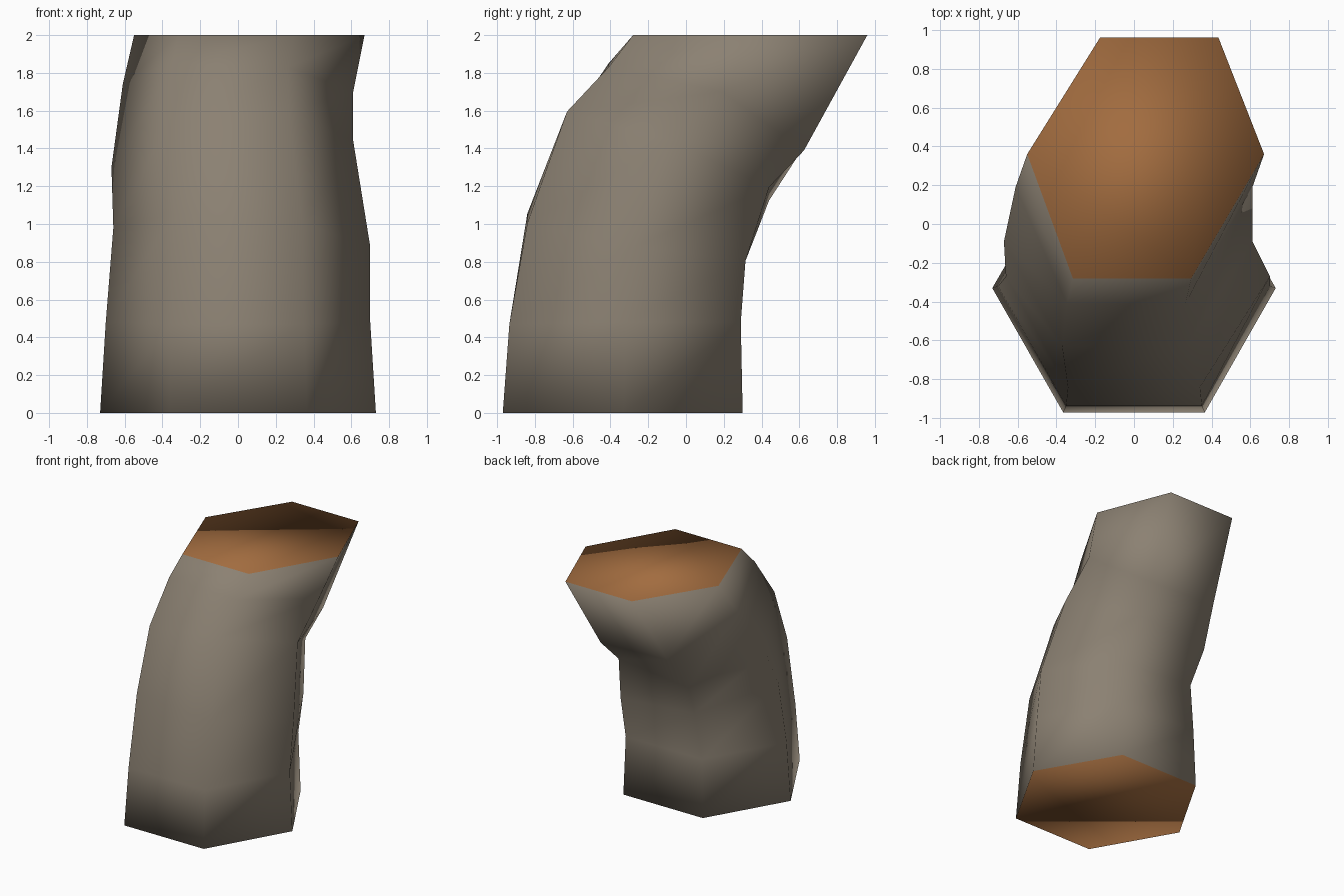
import bpy
import bmesh

cube = bpy.data.objects.get("Cube")
if cube:
    bpy.data.objects.remove(cube, do_unlink=True)


def make_material(name, colour):
    material = bpy.data.materials.new(name)
    material.use_nodes = True
    material.diffuse_color = (*colour, 1)
    shader = material.node_tree.nodes["Principled BSDF"]
    shader.inputs["Base Color"].default_value = (*colour, 1)
    shader.inputs["Roughness"].default_value = 0.9
    return material


bark = make_material("grey brown bark", (0.26, 0.22, 0.17))
cut_wood = make_material("orange cut wood", (0.36, 0.15, 0.05))

# Side profiles of the bent trunk as (y, z), from the ground to the upper cut
front_profile = [(-.97, 0), (-.935, .47), (-.84, 1.03), (-.63, 1.56), (-.41, 1.84), (-.28, 2)]
side_profile = [(-.33, 0), (-.32, .48), (-.27, .93), (-.09, 1.37), (.19, 1.72), (.36, 2)]
back_profile = [(.3, 0), (.29, .48), (.315, .83), (.44, 1.16), (.625, 1.4), (.96, 2)]

# Sideways shape of each ring: centre, half width, skew toward the back, roll
centre = [0, 0, .02, -.03, 0, .06]
half_width = [.73, .7, .68, .64, .61, .61]
skew = [0, 0, .02, .02, .04, .07]
roll = [0, 0, -.05, .07, -.02, 0]


def ring_points(i):
    """Six corners of one ring, counterclockwise seen from above."""
    corners = [
        (front_profile, -.5, -1), (front_profile, .5, -1), (side_profile, 1, 0),
        (back_profile, .5, 1), (back_profile, -.5, 1), (side_profile, -1, 0),
    ]
    for profile, across, depth in corners:
        y, z = profile[i]
        x = centre[i] + across * half_width[i] + depth * skew[i]
        yield x, y, z + across * roll[i]


# Trunk: hexagonal rings joined by bark faces
bm = bmesh.new()
rings = [[bm.verts.new(p) for p in ring_points(i)] for i in range(len(centre))]
for lower, upper in zip(rings, rings[1:]):
    for k in range(len(lower)):
        n = (k + 1) % len(lower)
        bm.faces.new((lower[k], lower[n], upper[n], upper[k]))

# Cut ends
for end in (rings[0][::-1], rings[-1]):
    bm.faces.new(end).material_index = 1

for face in bm.faces:
    face.smooth = True
bm.normal_update()

mesh = bpy.data.meshes.new("bent_log")
bm.to_mesh(mesh)
bm.free()
mesh.materials.append(bark)
mesh.materials.append(cut_wood)
bent_log = bpy.data.objects.new("bent_log", mesh)
bpy.context.collection.objects.link(bent_log)
